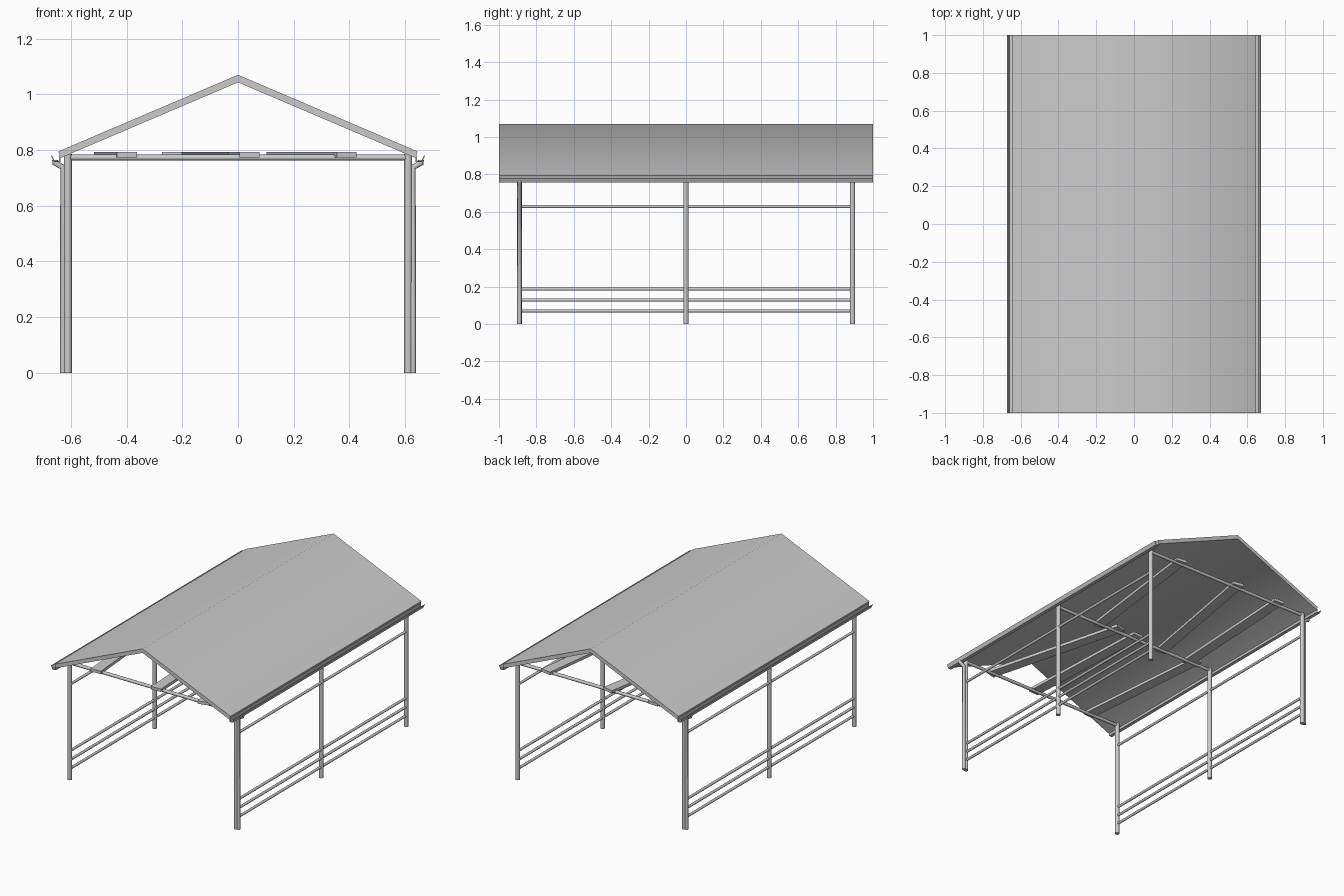
import bpy, bmesh, math
from mathutils import Vector

if "Cube" in bpy.data.objects:
    bpy.data.objects.remove(bpy.data.objects["Cube"])


def finish(name, bm, angle=40):
    bmesh.ops.recalc_face_normals(bm, faces=bm.faces)
    me = bpy.data.meshes.new(name)
    bm.to_mesh(me)
    bm.free()
    ob = bpy.data.objects.new(name, me)
    bpy.context.collection.objects.link(ob)
    bpy.ops.object.select_all(action='DESELECT')
    ob.select_set(True)
    bpy.context.view_layer.objects.active = ob
    bpy.ops.object.shade_smooth_by_angle(angle=math.radians(angle))
    return ob


def rod(name, a, b, r, sides=12):
    a, b = Vector(a), Vector(b)
    bm = bmesh.new()
    bmesh.ops.create_cone(bm, cap_ends=True, segments=sides, radius1=r, radius2=r, depth=(b - a).length)
    rot = (b - a).to_track_quat('Z', 'Y')
    for v in bm.verts:
        v.co = rot @ v.co + (a + b) / 2
    return finish(name, bm)


def extrude_y(name, profile, y0, y1, angle=40):
    bm = bmesh.new()
    f = bm.faces.new([bm.verts.new((x, y0, z)) for x, z in profile])
    ext = bmesh.ops.extrude_face_region(bm, geom=[f])
    for v in ext['geom']:
        if isinstance(v, bmesh.types.BMVert):
            v.co.y = y1
    return finish(name, bm, angle)


def plank(name, x0, y0, x1, y1, width=0.072, z0=0.774, z1=0.793):
    d = Vector((x1 - x0, y1 - y0, 0))
    bm = bmesh.new()
    bmesh.ops.create_cube(bm, size=1)
    ang = math.atan2(d.y, d.x)
    for v in bm.verts:
        lx, ly = v.co.x * d.length, v.co.y * width
        v.co = ((x0 + x1) / 2 + lx * math.cos(ang) - ly * math.sin(ang),
                (y0 + y1) / 2 + lx * math.sin(ang) + ly * math.cos(ang),
                z0 if v.co.z < 0 else z1)
    return finish(name, bm)


# gable roof, softly shaded over the ridge
extrude_y("roof", [(-0.645, 0.795), (0, 1.07), (0.645, 0.795), (0.636, 0.772),
                   (0, 1.043), (-0.636, 0.772)], -1, 1, 60)

X, Y = 0.611, 0.89
for s, side in ((-1, "left"), (1, "right")):
    # posts
    for y, place in ((-Y, "front"), (0, "middle"), (Y, "back")):
        rod(f"{side}_{place}_post", (s * X, y, 0), (s * X, y, 0.785), 0.0145)
    # side rails
    for i, z in enumerate((0.07, 0.128, 0.187, 0.628)):
        rod(f"{side}_rail_{i + 1}", (s * X, -Y, z), (s * X, Y, z), 0.0085)
    # open gutter along the eave
    gutter = [(0.638, 0.780), (0.638, 0.757), (0.661, 0.757), (0.672, 0.780),
              (0.668, 0.780), (0.658, 0.761), (0.642, 0.761), (0.642, 0.780)]
    extrude_y(f"{side}_gutter", [(s * x, z) for x, z in gutter], -1, 1)
    # downpipe with elbow, on diagonally opposite corners
    y = -s * Y
    cu = bpy.data.curves.new("downpipe_path", 'CURVE')
    cu.dimensions = '3D'
    cu.bevel_depth = 0.0115
    cu.bevel_resolution = 2
    cu.use_fill_caps = True
    sp = cu.splines.new('POLY')
    path = [(0.628, 0), (0.628, 0.738), (0.656, 0.753), (0.656, 0.765)]
    sp.points.add(len(path) - 1)
    for p, (x, z) in zip(sp.points, path):
        p.co = (s * x, y, z, 1)
    pipe = bpy.data.objects.new(f"{side}_downpipe", cu)
    bpy.context.collection.objects.link(pipe)

# cross ties
for y, place in ((-Y, "front"), (0, "middle"), (Y, "back")):
    rod(f"{place}_tie_beam", (-X, y, 0.773), (X, y, 0.773), 0.0105)

# loose planks lying across the ties
planks = [(-0.398, -0.92, -0.482, 0.04), (0.042, -0.92, 0.0, 0.04), (0.39, -0.92, 0.138, 0.04),
          (0.385, 0.92, 0.265, -0.03), (-0.07, 0.92, -0.237, -0.03), (-0.40, 0.92, -0.45, -0.03)]
for i, p in enumerate(planks):
    plank(f"loft_plank_{i + 1}", *p)
